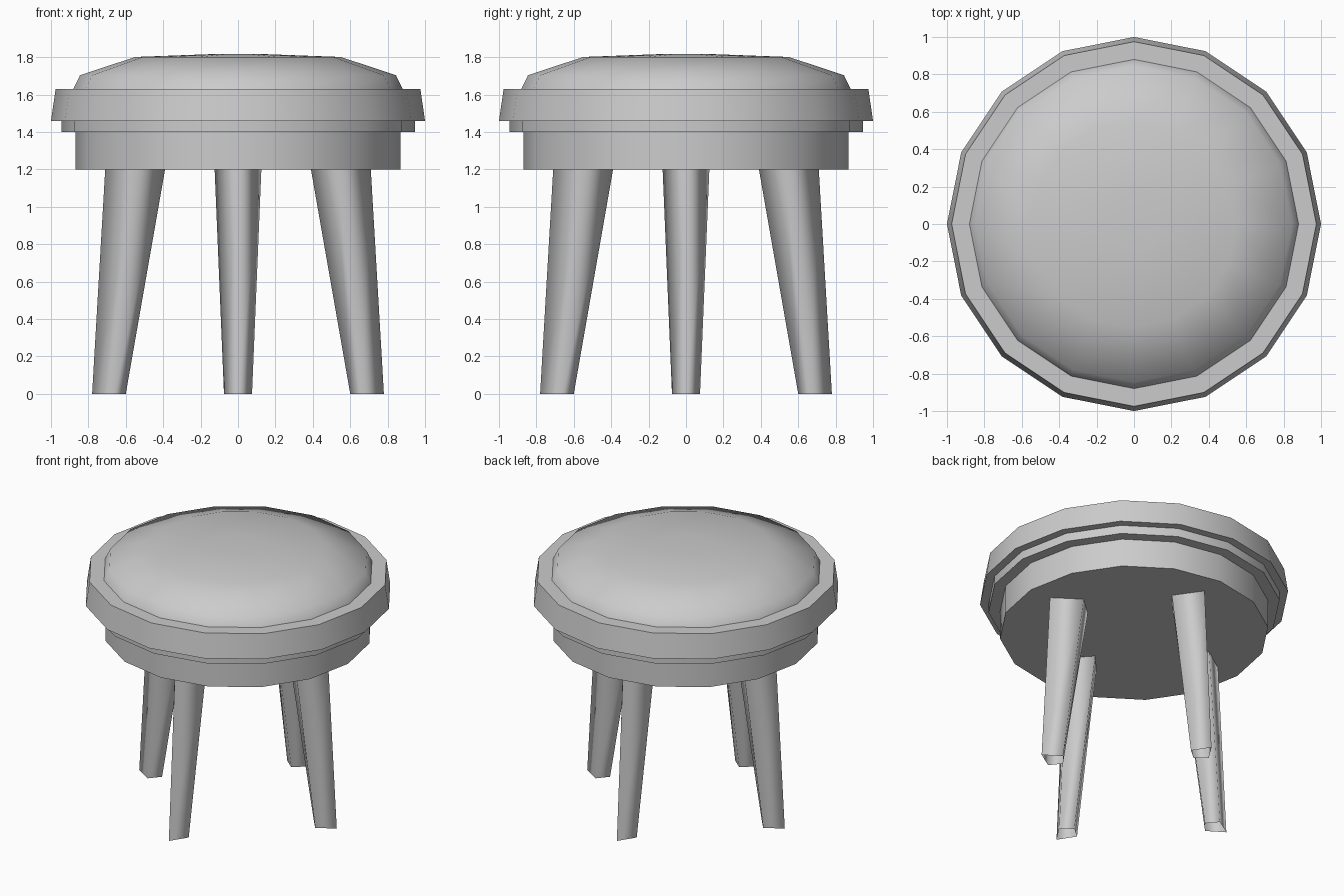
import bpy
import bmesh
import math
from mathutils import Matrix

SIDES = 16

if "Cube" in bpy.data.objects:
    bpy.data.objects.remove(bpy.data.objects["Cube"], do_unlink=True)

grey = bpy.data.materials.new("plain_grey")
grey.use_nodes = True
grey.diffuse_color = (0.6, 0.6, 0.6, 1)
grey.node_tree.nodes["Principled BSDF"].inputs["Base Color"].default_value = (0.6, 0.6, 0.6, 1)


def finish(name, bm, sharp_angle):
    """Turn a bmesh into a shaded object."""
    bmesh.ops.recalc_face_normals(bm, faces=bm.faces)
    mesh = bpy.data.meshes.new(name)
    bm.to_mesh(mesh)
    bm.free()
    mesh.materials.append(grey)
    obj = bpy.data.objects.new(name, mesh)
    bpy.context.collection.objects.link(obj)
    bpy.ops.object.select_all(action="DESELECT")
    obj.select_set(True)
    bpy.context.view_layer.objects.active = obj
    bpy.ops.object.shade_smooth_by_angle(angle=math.radians(sharp_angle))
    return obj


def loft(bm, rings):
    """Join a stack of equal closed rings with quads."""
    loops = [[bm.verts.new(p) for p in ring] for ring in rings]
    for low, high in zip(loops, loops[1:]):
        for i in range(len(low)):
            j = (i + 1) % len(low)
            bm.faces.new((low[i], low[j], high[j], high[i]))
    return loops


def circle(radius, z):
    turns = [math.tau * i / SIDES for i in range(SIDES)]
    return [(radius * math.cos(a), radius * math.sin(a), z) for a in turns]


def turned(name, profile, sharp_angle, crown=None):
    """Revolve a (radius, height) profile; cap it, or close it at a crown point."""
    bm = bmesh.new()
    loops = loft(bm, [circle(r, z) for r, z in profile])
    bm.faces.new(loops[0][::-1])
    if crown is None:
        bm.faces.new(loops[-1])
    else:
        tip = bm.verts.new((0, 0, crown))
        top = loops[-1]
        for i in range(SIDES):
            bm.faces.new((top[i], top[(i + 1) % SIDES], tip))
    return finish(name, bm, sharp_angle)


# Seat: stacked discs with a domed cushion
turned("seat_base", [(0.87, 1.2), (0.87, 1.4)], 30)
turned("seat_collar", [(0.945, 1.4), (0.945, 1.46)], 30)
turned("seat_rim", [(1.0, 1.46), (0.975, 1.63)], 30)
turned("cushion", [(0.88, 1.63), (0.845, 1.703), (0.55, 1.801), (0.15, 1.816)], 60, crown=1.818)


def kite(inner, middle, outer, half_width, z):
    return [(inner, 0, z), (middle, -half_width, z), (outer, 0, z), (middle, half_width, z)]


# Legs: four splayed, tapering, four-sided posts with open ends
for k, side in enumerate(("left", "back", "right", "front")):
    bm = bmesh.new()
    loft(bm, [kite(0.6, 0.663, 0.78, 0.075, 0), kite(0.39, 0.53, 0.71, 0.125, 1.2)])
    bmesh.ops.transform(bm, matrix=Matrix.Rotation(k * math.pi / 2, 4, "Z"), verts=bm.verts)
    finish(side + "_leg", bm, 120)
